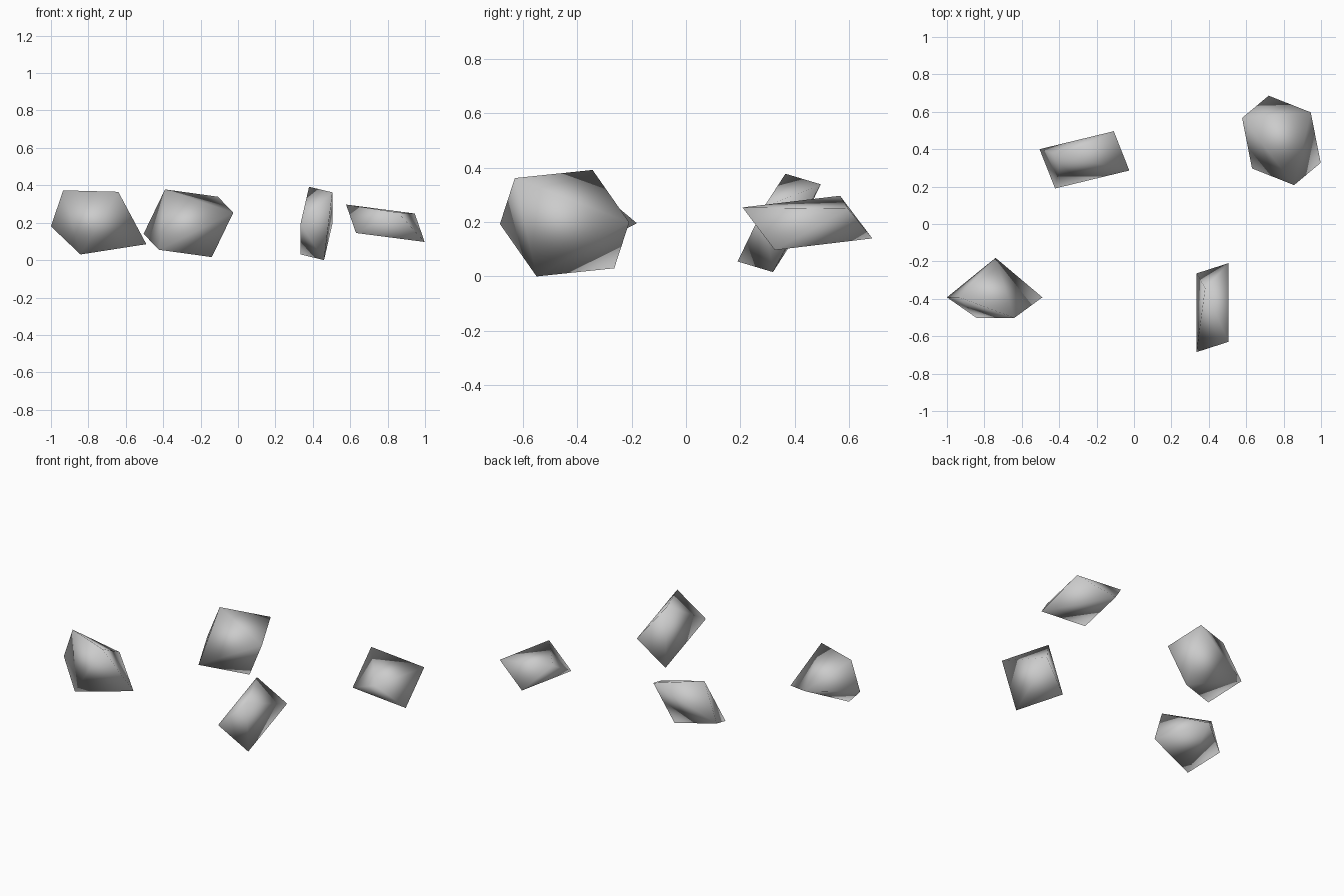
import bpy, bmesh
from mathutils import Vector

if "Cube" in bpy.data.objects:
    bpy.data.objects.remove(bpy.data.objects["Cube"])

# one plain grey for all stones
grey = bpy.data.materials.new("stone grey")
grey.diffuse_color = (0.6, 0.6, 0.6, 1)
grey.use_nodes = True
grey.node_tree.nodes["Principled BSDF"].inputs["Base Color"].default_value = grey.diffuse_color


def stone(name, points):
    """Smooth-shaded faceted stone: convex hull of a few corner points."""
    bm = bmesh.new()
    for p in points:
        bm.verts.new(p)
    bmesh.ops.convex_hull(bm, input=bm.verts[:])
    bmesh.ops.recalc_face_normals(bm, faces=bm.faces[:])
    for f in bm.faces:
        f.smooth = True
    me = bpy.data.meshes.new(name)
    bm.to_mesh(me)
    bm.free()
    me.materials.append(grey)
    ob = bpy.data.objects.new(name, me)
    bpy.context.collection.objects.link(ob)
    return ob


def octa_stone(name, centre, axes):
    """Skewed octahedron: corners mirrored through the centre."""
    c = Vector(centre)
    stone(name, [c + s * Vector(a) for a in axes for s in (1, -1)])


# three octahedral stones
octa_stone("back_left_stone", (-0.265, 0.343, 0.197),
           [(-0.125, 0.023, 0.181), (0.157, 0.153, 0.142), (0.24, -0.057, 0.057)])
octa_stone("front_right_stone", (0.42, -0.447, 0.196),
           [(0.085, -0.183, 0.166), (-0.04, 0.103, 0.196), (0.086, 0.238, 0.003)])
octa_stone("back_right_stone", (0.788, 0.447, 0.197),
           [(-0.21, 0.12, 0.1), (0.157, 0.15, 0.052), (-0.068, 0.239, -0.057)])

# irregular stone: five-sided front with a point at the back
stone("front_left_stone", [
    (-0.935, -0.392, 0.373), (-0.64, -0.502, 0.365), (-0.49, -0.392, 0.085),
    (-0.842, -0.502, 0.03), (-1.0, -0.392, 0.18), (-0.74, -0.181, 0.196)])
